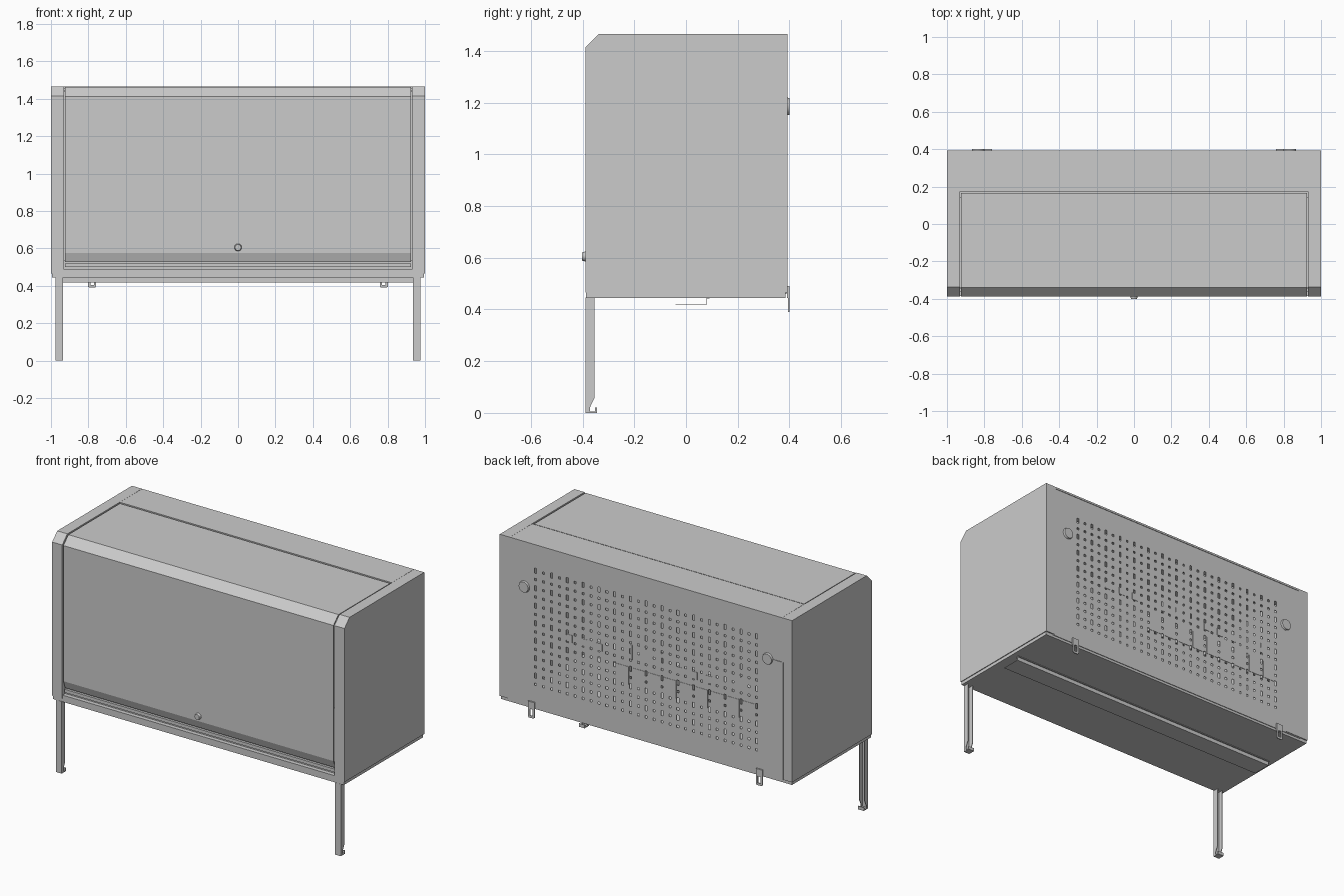
import bpy, bmesh, math
from mathutils import Matrix, Vector

if "Cube" in bpy.data.objects:
    bpy.data.objects.remove(bpy.data.objects["Cube"])


def finish(name, bm):
    bmesh.ops.recalc_face_normals(bm, faces=bm.faces)
    me = bpy.data.meshes.new(name)
    bm.to_mesh(me)
    bm.free()
    ob = bpy.data.objects.new(name, me)
    bpy.context.collection.objects.link(ob)
    return ob


def boxes(name, *dims):
    """One object from boxes given as (x0, x1, y0, y1, z0, z1)."""
    bm = bmesh.new()
    for x0, x1, y0, y1, z0, z1 in dims:
        m = Matrix.Translation(((x0 + x1) / 2, (y0 + y1) / 2, (z0 + z1) / 2))
        m = m @ Matrix.Diagonal((abs(x1 - x0), y1 - y0, z1 - z0, 1))
        bmesh.ops.create_cube(bm, size=1, matrix=m)
    return finish(name, bm)


def prism(name, profile, x0, x1):
    """Closed (y, z) profile extruded along x."""
    bm = bmesh.new()
    face = bm.faces.new([bm.verts.new((x0, y, z)) for y, z in profile])
    new = bmesh.ops.extrude_face_region(bm, geom=[face])["geom"]
    bmesh.ops.translate(bm, vec=(x1 - x0, 0, 0),
                        verts=[v for v in new if isinstance(v, bmesh.types.BMVert)])
    return finish(name, bm)


def sheet(name, profile, x0, x1, thick):
    """Open (y, z) profile drawn along x as folded sheet metal."""
    bm = bmesh.new()
    a, b = [[bm.verts.new((x, y, z)) for y, z in profile] for x in (x0, x1)]
    for i in range(len(profile) - 1):
        bm.faces.new((a[i], a[i + 1], b[i + 1], b[i]))
    ob = finish(name, bm)
    mod = ob.modifiers.new("thickness", "SOLIDIFY")
    mod.thickness, mod.offset, mod.use_even_offset = thick, 0, True
    return ob


def disc(name, centre, axis, r1, r2, depth, sides=24):
    """Round part along an axis."""
    bm = bmesh.new()
    rot = Vector(axis).to_track_quat("Z", "Y").to_matrix().to_4x4()
    bmesh.ops.create_cone(bm, cap_ends=True, segments=sides, radius1=r1, radius2=r2,
                          depth=depth, matrix=Matrix.Translation(centre) @ rot)
    ob = finish(name, bm)
    for p in ob.data.polygons:
        p.use_smooth = len(p.vertices) == 4
    for e in ob.data.edges:
        faces = [p for p in ob.data.polygons if len(p.vertices) > 4 and set(e.vertices) <= set(p.vertices)]
        e.use_edge_sharp = bool(faces)
    return ob


# Base tray, front rail and door stop
boxes("base_tray", (-0.995, 0.995, -0.386, 0.385, 0.445, 0.465))
boxes("front_rail", (-0.93, 0.93, -0.386, -0.34, 0.462, 0.486))
boxes("door_stop", (-0.93, 0.93, -0.36, -0.345, 0.48, 0.535))
boxes("door_seal", (-0.925, 0.925, -0.375, -0.355, 0.50, 0.52))
sheet("underside_channel", [(0.09, 0.443), (0.08, 0.443), (0.08, 0.42), (-0.04, 0.42)],
      -0.96, 0.96, 0.003)

# Folding front door with chamfer and lid
sheet("front_door", [(0.166, 1.459), (-0.337, 1.459), (-0.384, 1.412), (-0.384, 0.575),
                     (-0.368, 0.53), (-0.345, 0.53)], -0.924, 0.924, 0.006)
disc("door_lock", (0, -0.394, 0.605), (0, -1, 0), 0.02, 0.016, 0.016)

# Fixed rear strip of the roof
boxes("rear_roof", (-0.93, 0.93, 0.174, 0.392, 1.453, 1.465))
boxes("roof_gutter", (-0.93, 0.93, 0.14, 0.19, 1.435, 1.445))

# Perforated back panel: an uneven grid with the hole cells left out
pitch, half, slot = 0.054, 0.007, 0.016
cols = [i * pitch for i in range(-14, 15)]
rows = [0.6 + j * pitch for j in range(14)]
xs = sorted([-0.945, 0.945] + [c + d for c in cols for d in (-half, half)])
zs = sorted([0.46, 1.46] + [r + d for r in rows for d in (-slot, -half, half, slot)])
bm = bmesh.new()
grid = [[bm.verts.new((x, 0.387, z)) for z in zs] for x in xs]
for i in range(len(xs) - 1):
    for j in range(len(zs) - 1):
        if i % 2 == 1 and j > 0:
            part, row = (j - 1) % 4, (j - 1) // 4
            tall = (i // 2) % 2 == 0 and row % 2 == 1
            if part == 1 or (tall and part in (0, 2)):
                continue
        bm.faces.new((grid[i][j], grid[i + 1][j], grid[i + 1][j + 1], grid[i][j + 1]))
loose = [v for v in bm.verts if not v.link_faces]
bmesh.ops.delete(bm, geom=loose, context="VERTS")
panel = finish("perforated_back_panel", bm)
mod = panel.modifiers.new("thickness", "SOLIDIFY")
mod.thickness, mod.offset = 0.004, 0

# Tool holders clipped through the panel
clips = [(x - 0.02, x + 0.02, 0.37, 0.391, 0.925, 0.97)
         for x in (0.525, 0.42, 0.32, -0.23, -0.33, -0.43)]
racks = [(x - 0.042, x + 0.042, 0.36, 0.391, 0.77, 0.88)
         for x in [0.16 - 0.108 * k for k in range(9)]]
pins = [(x - 0.006, x + 0.006, 0.37, 0.391, 0.93, 1.02) for x in (0.1, 0.0, -0.1, -0.65)]
boxes("tool_holders", *clips, *racks, *pins)

# Cable cover on the back
boxes("cable_cover", (-0.94, -0.835, 0.386, 0.3925, 0.465, 1.19))

# Side housings, legs and fittings, mirrored left and right
housing = [(-0.388, 0.465), (-0.388, 1.415), (-0.338, 1.465), (0.392, 1.465), (0.392, 0.465)]
for s, side in ((-1, "left"), (1, "right")):
    prism(side + "_side_housing", housing, s * 0.931, s * 1.0)
    prism(side + "_housing_foot", [(-0.387, 0.445), (-0.387, 0.47), (-0.34, 0.47), (-0.34, 0.445)],
          s * 0.94, s * 0.985)
    for k, y in enumerate((-0.29, 0.345)):
        disc(f"{side}_side_screw_{k}", (s * 0.9995, y, 1.445), (s, 0, 0), 0.009, 0.009, 0.001, 12)
    disc(side + "_grommet", (s * 0.833, 0.393, 1.185), (0, 1, 0), 0.036, 0.032, 0.014)

    # Channel-section leg with tapered cheeks and a hooked foot
    boxes(side + "_leg_face", (s * 0.935, s * 0.975, -0.388, -0.384, 0, 0.446))
    cheek = [(-0.388, 0.0), (-0.388, 0.446), (-0.353, 0.446), (-0.353, 0.06), (-0.372, 0.02), (-0.372, 0.0)]
    for name, x in (("inner", 0.935), ("outer", 0.971)):
        prism(f"{side}_leg_{name}_cheek", cheek, s * x, s * (x + 0.004))
    boxes(side + "_foot", (s * 0.935, s * 0.975, -0.388, -0.345, 0, 0.006),
          (s * 0.935, s * 0.975, -0.351, -0.345, 0.004, 0.02))

    # Slotted bracket hanging below the back edge
    a, b = s * 0.78 - 0.022, s * 0.78 + 0.022
    boxes(side + "_back_bracket", (a, b, 0.391, 0.4, 0.445, 0.49),
          (a, a + 0.013, 0.394, 0.4, 0.395, 0.446), (b - 0.013, b, 0.394, 0.4, 0.395, 0.446),
          (a + 0.005, b - 0.005, 0.394, 0.4, 0.39, 0.404))
